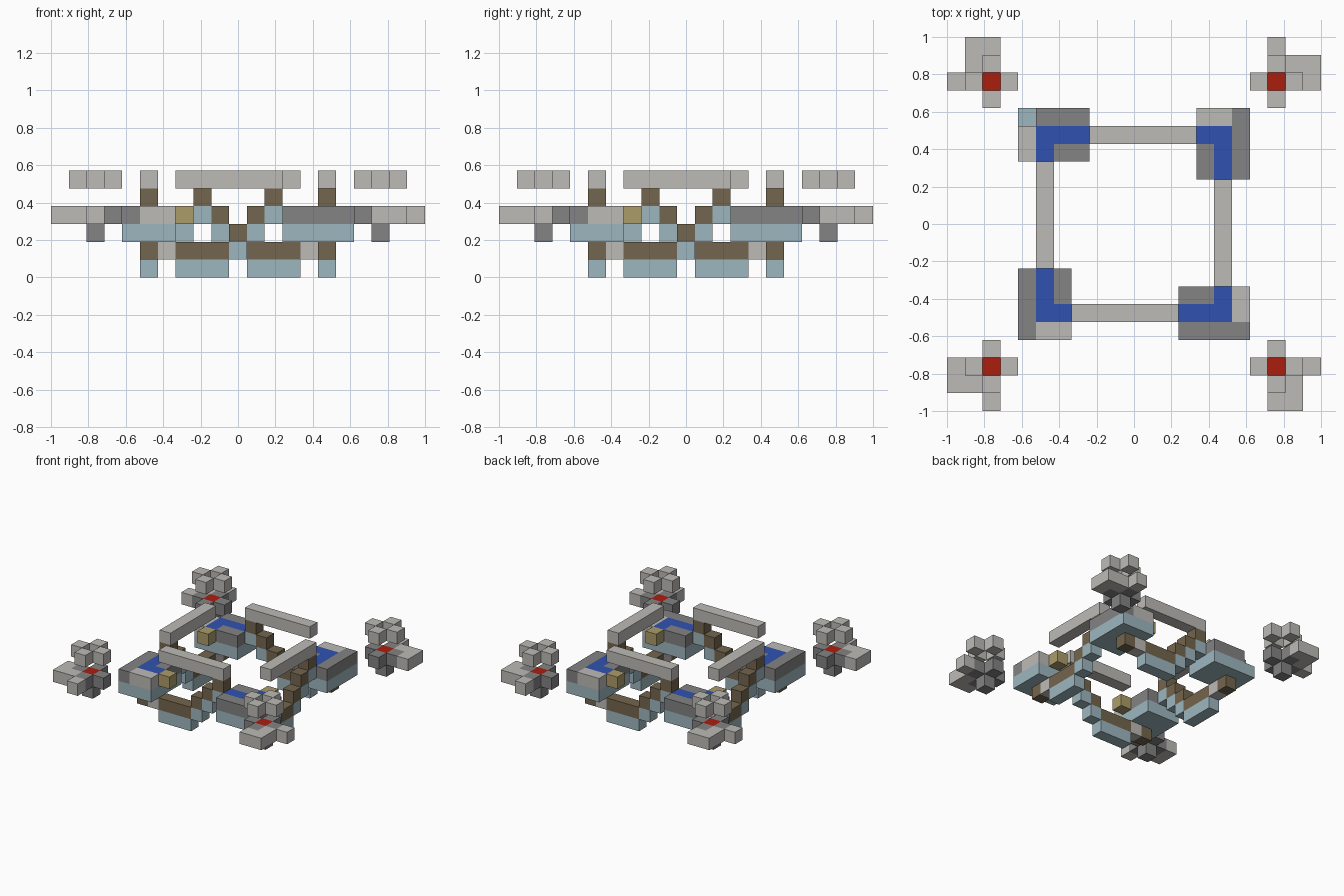
import bpy
import bmesh
from mathutils import Matrix, Vector

cube = bpy.data.objects.get("Cube")
if cube:
    bpy.data.objects.remove(cube, do_unlink=True)

U = 2 / 21  # size of one grid cell


def material(name, rgb):
    linear = [((c / 255 + 0.055) / 1.055) ** 2.4 for c in rgb] + [1]
    mat = bpy.data.materials.new(name)
    mat.use_nodes = True
    mat.diffuse_color = linear
    mat.node_tree.nodes["Principled BSDF"].inputs["Base Color"].default_value = linear
    return mat


LIGHT = material("light grey stone", (189, 187, 182))
DARK = material("dark grey stone", (131, 131, 131))
CYAN = material("pale cyan", (157, 183, 191))
BROWN = material("brown wood", (116, 102, 78))
GOLD = material("gold", (171, 156, 106))
BLUE = material("blue water", (48, 82, 176))
RED = material("red", (170, 30, 15))


def part(name, mat, boxes, skip=None):
    """Boxes as (first cell, last cell), repeated on the four sides; skip = (box, turn)."""
    bm = bmesh.new()
    for turn in range(4):
        spin = Matrix.Rotation(turn * 1.5707963, 4, "Z")
        for i, (a, b) in enumerate(boxes):
            if skip == (i, turn):
                continue
            a, b = Vector(a), Vector(b)
            centre = (a + b) / 2 + Vector((0, 0, 0.5))
            size = b - a + Vector((1, 1, 1))
            place = (spin @ Matrix.Translation(centre * U)
                     @ Matrix.Diagonal((size * U).to_4d()))
            bmesh.ops.create_cube(bm, size=1, matrix=place)
    mesh = bpy.data.meshes.new(name)
    bm.to_mesh(mesh)
    bm.free()
    mesh.materials.append(mat)
    obj = bpy.data.objects.new(name, mesh)
    bpy.context.collection.objects.link(obj)


def cell(x, y, z):
    return (x, y, z), (x, y, z)


# Low walkway and the steps that climb from it to the next corner
part("walkway_base", CYAN, [((-3, -5, 0), (-1, -5, 0))])
part("walkway_deck", BROWN, [((-3, -5, 1), (-1, -5, 1))])
part("step_base", CYAN, [cell(i, -5, 1 + i) for i in range(3)])
part("step_tread", BROWN, [cell(i, -5, 2 + i) for i in range(3)])
part("walkway_corner", BROWN, [cell(5, -5, 1)])
part("walkway_link", LIGHT, [cell(5, -4, 1)])

# Overhead beams
part("beam", LIGHT, [((-3, -5, 5), (2, -5, 5))])

# Corner pools: base slab, stone rim and water
part("pool_base", CYAN, [((3, -6, 2), (6, -4, 2))])
part("pool_dark_rim", DARK, [cell(6, -6, 3), ((3, -6, 3), (5, -6, 3)),
                             ((3, -4, 3), (4, -4, 3))], skip=(0, 2))
part("pool_light_rim", LIGHT, [((6, -5, 3), (6, -4, 3))])
part("pool_water", BLUE, [((3, -5, 3), (5, -5, 3)), cell(5, -4, 3)])
part("lamp", GOLD, [cell(5, -3, 3)])

# Floating outer clusters
around = [(7, -8), (9, -8), (8, -7), (8, -9)]
part("cluster_stem", DARK, [cell(8, -8, 2)])
part("cluster_core", RED, [cell(8, -8, 3)])
part("cluster_arms", DARK, [cell(x, y, 3) for x, y in around])
part("cluster_plate", LIGHT, [((8, -10, 3), (9, -10, 3)), cell(9, -9, 3), cell(10, -8, 3)])
part("cluster_crown", LIGHT, [cell(x, y, 5) for x, y in around])
